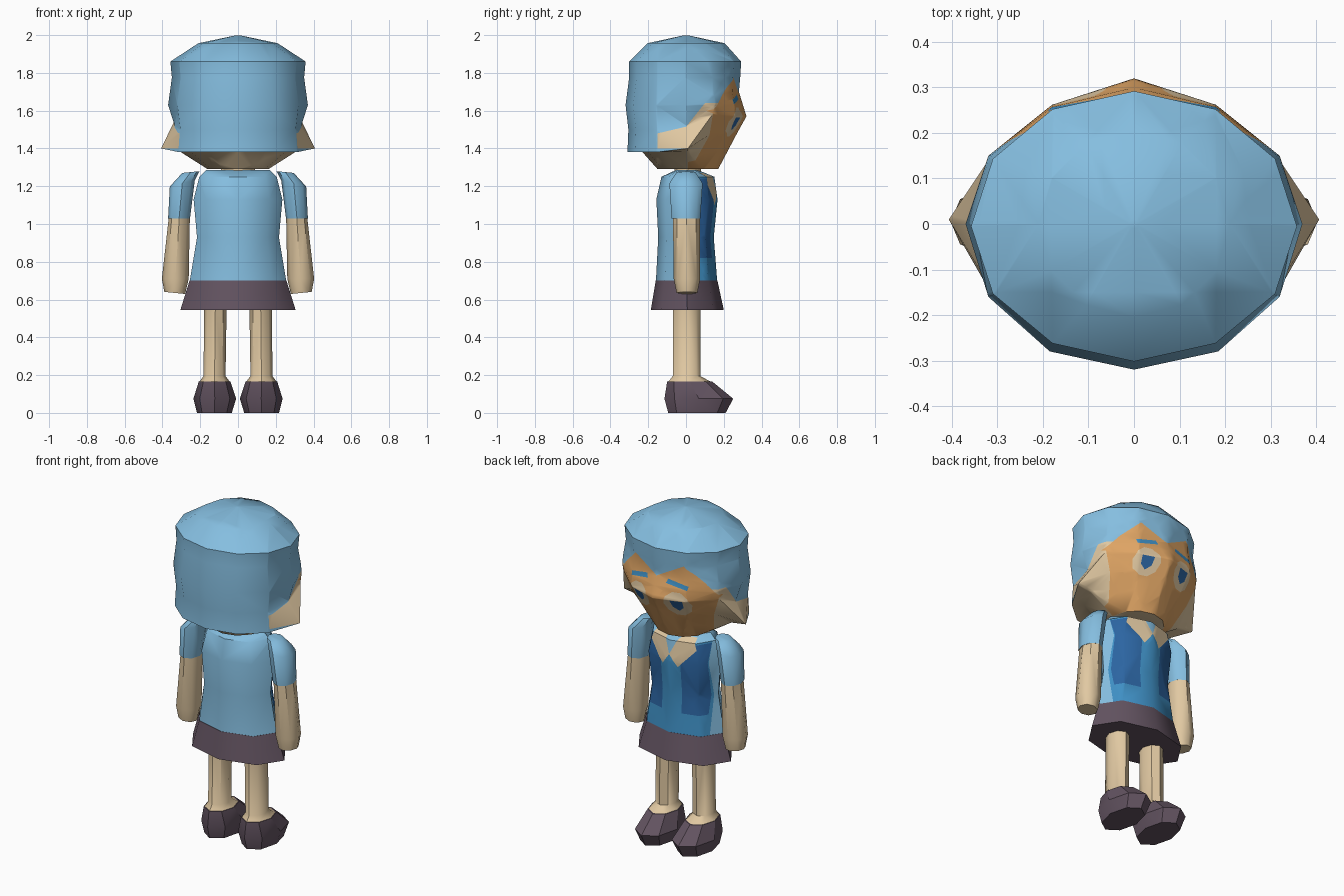
import bpy, bmesh, math
from mathutils import Vector

if "Cube" in bpy.data.objects:
    bpy.data.objects.remove(bpy.data.objects["Cube"])

COLOURS = {
    "light_blue": (0.235, 0.515, 0.745), "skin": (0.75, 0.58, 0.36),
    "orange": (0.75, 0.38, 0.13), "plum": (0.125, 0.088, 0.12),
    "mid_blue": (0.05, 0.28, 0.56), "dark_blue": (0.025, 0.13, 0.36),
}
NAMES = list(COLOURS)
LIGHT, SKIN, ORANGE, PLUM, MID, DARK = range(6)
MATS = []
for n, c in COLOURS.items():
    m = bpy.data.materials.new(n)
    m.diffuse_color = (*c, 1)
    m.use_nodes = True
    m.node_tree.nodes["Principled BSDF"].inputs["Base Color"].default_value = m.diffuse_color
    MATS.append(m)


def ring(n, cx, cy, z, rx, ry, tilt=0.0):
    """Horizontal oval of n points, optionally sloping along x."""
    pts = []
    for i in range(n):
        a = 2 * math.pi * i / n
        dx = rx * math.sin(a)
        pts.append((cx + dx, cy + ry * math.cos(a), z + tilt * dx))
    return pts


def mirror_ring(half):
    """Full loop from points running front to back on the +x side."""
    return half + [(-x, y, z) for x, y, z in half[-2:0:-1]]


def loft(rings, bands):
    """Skin a stack of rings (top to bottom), one colour per band, with end caps."""
    bm = bmesh.new()
    loops = [[bm.verts.new(p) for p in r] for r in rings]
    n = len(loops[0])
    for a, b, col in zip(loops, loops[1:], bands):
        for i in range(n):
            j = (i + 1) % n
            bm.faces.new((a[i], a[j], b[j], b[i])).material_index = col
    bm.faces.new(loops[0]).material_index = bands[0]
    bm.faces.new(loops[-1]).material_index = bands[-1]
    bmesh.ops.triangulate(bm, faces=bm.faces[:])
    bmesh.ops.recalc_face_normals(bm, faces=bm.faces[:])
    return bm


def paint(bm, axis, sign, poly, col):
    """Cut a convex outline into the faces turned towards an axis and colour it."""
    u = 1 - axis
    bm.normal_update()
    inside = [f for f in bm.faces if f.normal[axis] * sign > 0.03]
    mid = Vector((sum(p[0] for p in poly) / len(poly), sum(p[1] for p in poly) / len(poly)))
    for p, q in zip(poly, poly[1:] + poly[:1]):
        co, no = Vector((0, 0, p[1])), Vector((0, 0, p[0] - q[0]))
        co[u], no[u] = p[0], q[1] - p[1]
        c = Vector((0, 0, mid[1]))
        c[u] = mid[0]
        if (c - co).dot(no) < 0:
            no = -no
        geom = set(inside)
        for f in inside:
            geom.update(f.edges, f.verts)
        res = bmesh.ops.bisect_plane(bm, geom=list(geom), dist=1e-5, plane_co=co, plane_no=no)
        faces = {g for g in res["geom"] if isinstance(g, bmesh.types.BMFace)}
        faces.update(f for f in inside if f.is_valid)
        inside = [f for f in faces if (f.calc_center_median() - co).dot(no) > 0]
    for f in inside:
        f.material_index = col


def paint_front(bm, poly, col):
    for s in (1, -1):
        paint(bm, 1, 1, [(s * x, z) for x, z in poly], col)


def finish(name, bm, angle=45):
    me = bpy.data.meshes.new(name)
    bm.to_mesh(me)
    bm.free()
    for m in MATS:
        me.materials.append(m)
    ob = bpy.data.objects.new(name, me)
    bpy.context.collection.objects.link(ob)
    bpy.ops.object.select_all(action="DESELECT")
    ob.select_set(True)
    bpy.context.view_layer.objects.active = ob
    bpy.ops.object.shade_smooth_by_angle(angle=math.radians(angle))


def oval(cx, cz, rx, rz, n=10):
    return [(cx + rx * math.cos(2 * math.pi * i / n), cz + rz * math.sin(2 * math.pi * i / n))
            for i in range(n)]


# Head with bobbed hair flaring out at the sides
brow = [(0, .28, 1.70), (.18, .245, 1.70), (.315, .15, 1.68), (.37, 0, 1.63),
        (.32, -.16, 1.63), (.185, -.28, 1.63), (0, -.32, 1.63)]
temple = [(0, .30, 1.635), (.18, .257, 1.635), (.32, .15, 1.63), (.335, .005, 1.52),
          (.305, -.155, 1.50), (.175, -.265, 1.50), (0, -.305, 1.50)]
hem = [(0, .32, 1.57), (.18, .262, 1.57), (.32, .14, 1.58), (.407, .01, 1.40),
       (.31, -.16, 1.38), (.18, -.27, 1.38), (0, -.31, 1.38)]
jaw = [(0, .27, 1.48), (.165, .22, 1.48), (.28, .12, 1.47), (.31, .01, 1.385),
       (.25, -.12, 1.38), (.14, -.20, 1.38), (0, -.23, 1.38)]
head = loft([
    ring(12, 0, 0, 1.999, .01, .01),
    ring(12, 0, 0, 1.957, .21, .205),
    ring(12, 0, -.005, 1.86, .358, .297),
    ring(12, 0, -.007, 1.775, .35, .294),
    mirror_ring(brow), mirror_ring(temple), mirror_ring(hem), mirror_ring(jaw),
    ring(12, 0, .01, 1.29, .16, .16),
], [LIGHT] * 6 + [SKIN] * 2)
for s in (1, -1):  # bare cheek between hair and face
    paint(head, 0, s, [(-.15, 1.40), (-.15, 1.48), (0, 1.515), (.02, 1.40)], SKIN)
    paint(head, 0, s, [(0, 1.39), (0, 1.515), (.10, 1.64), (.17, 1.64), (.17, 1.39)], SKIN)
paint_front(head, [(0, 1.25), (0, 1.69), (.16, 1.775), (.26, 1.68), (.325, 1.60), (.19, 1.25)], ORANGE)
paint_front(head, oval(.125, 1.54, .075, .08), SKIN)
paint_front(head, [(.09, 1.565), (.16, 1.565), (.155, 1.52), (.125, 1.495), (.095, 1.52)], DARK)
paint_front(head, [(.06, 1.66), (.07, 1.685), (.19, 1.66), (.185, 1.635)], MID)
finish("head", head)

# Neck
finish("neck", loft([ring(8, 0, .01, 1.32, .09, .07), ring(8, 0, .01, 1.24, .09, .07)], [SKIN]))

# Torso with waistcoat panels, collar and scarf on the front
torso = loft([
    ring(8, 0, .005, 1.285, .17, .06),
    ring(8, 0, .01, 1.25, .205, .14),
    ring(8, 0, .005, 1.13, .235, .162),
    ring(8, 0, 0, .93, .217, .147),
    ring(8, 0, .003, .70, .255, .162),
], [LIGHT] * 4)
paint_front(torso, [(0, .68), (0, 1.25), (.195, 1.25), (.21, .68)], MID)
paint_front(torso, [(.065, .82), (.065, 1.24), (.195, 1.24), (.195, .82)], DARK)
paint_front(torso, [(0, 1.17), (.05, 1.10), (.15, 1.21), (.13, 1.27), (.045, 1.27)], SKIN)
paint_front(torso, [(0, 1.17), (.045, 1.27), (0, 1.27)], LIGHT)
finish("torso", torso)

# Skirt
finish("skirt", loft([ring(8, 0, .003, .702, .256, .163),
                      ring(8, 0, .007, .545, .305, .193)], [PLUM]))

for side, s in (("right", 1), ("left", -1)):
    # Arm: short sleeve, bare forearm and mitten-like hand
    finish(side + "_arm", loft([
        ring(8, s * .25, 0, 1.275, .045, .05, -.1 * s),
        ring(8, s * .295, 0, 1.215, .066, .088, -.25 * s),
        ring(8, s * .312, 0, 1.03, .058, .076),
        ring(8, s * .311, .003, 1.03, .056, .072),
        ring(8, s * .332, .005, .71, .071, .07),
        ring(8, s * .335, .005, .635, .055, .055, .1 * s),
    ], [LIGHT, LIGHT, SKIN, SKIN, SKIN]))
    # Leg widening at the ankle
    finish(side + "_leg", loft([
        ring(8, s * .12, .003, .58, .06, .073),
        ring(8, s * .124, .003, .195, .058, .073),
        ring(8, s * .124, .02, .163, .082, .115),
    ], [SKIN] * 2))
    # Shoe with pointed toe
    finish(side + "_shoe", loft([
        ring(8, s * .124, .02, .165, .084, .12),
        ring(8, s * .123, .068, .075, .113, .182),
        ring(8, s * .125, .058, 0, .092, .152),
    ], [PLUM] * 2), 30)
